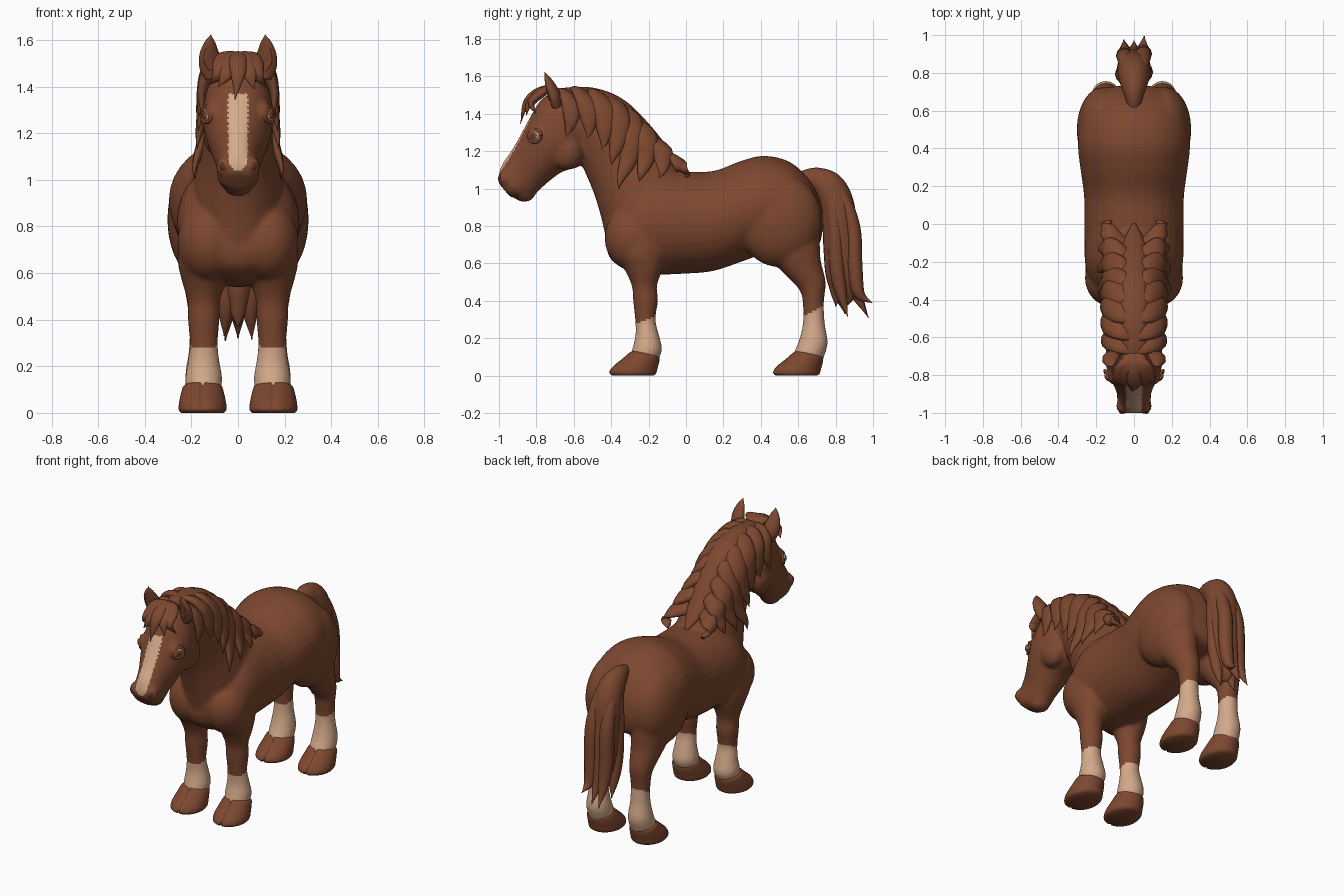
import bpy, bmesh, math
from mathutils import Vector, Matrix


def material(name, rgb):
    m = bpy.data.materials.new(name)
    m.diffuse_color = (*rgb, 1)
    return m


BROWN = material("chestnut brown", (0.205, 0.064, 0.029))
TAN = material("pale tan", (0.66, 0.40, 0.255))
DARK = material("dark brown", (0.10, 0.032, 0.016))


def smooth_rows(rows, sub):
    """Catmull-Rom interpolation of number tuples."""
    out = []
    for i in range(len(rows) - 1):
        a, b, c, d = (rows[max(i - 1, 0)], rows[i], rows[i + 1], rows[min(i + 2, len(rows) - 1)])
        for k in range(sub):
            t = k / sub
            out.append([0.5 * (2 * q + (r - p) * t + (2 * p - 5 * q + 4 * r - s) * t * t
                               + (3 * q - p - 3 * r + s) * t ** 3) for p, q, r, s in zip(a, b, c, d)])
    return out + [list(rows[-1])]


def finish(name, bm, mat=BROWN):
    bmesh.ops.recalc_face_normals(bm, faces=bm.faces[:])
    me = bpy.data.meshes.new(name)
    bm.to_mesh(me)
    bm.free()
    me.materials.append(mat)
    for p in me.polygons:
        p.use_smooth = True
    ob = bpy.data.objects.new(name, me)
    bpy.context.collection.objects.link(ob)
    return ob


def skin(bm, rings):
    vs = [[bm.verts.new(p) for p in r] for r in rings]
    n = len(vs[0])
    for a, b in zip(vs, vs[1:]):
        for i in range(n):
            bm.faces.new((a[i], a[(i + 1) % n], b[(i + 1) % n], b[i]))
    bm.faces.new(vs[0])
    bm.faces.new(vs[-1])


def profile(bm, rows, x=0, n=32, sub=5):
    """Loft ellipses; each row is edge point (y,z), opposite edge point (y,z), half width."""
    rings = []
    for y1, z1, y2, z2, w in smooth_rows(rows, sub):
        c = Vector((x, (y1 + y2) / 2, (z1 + z2) / 2))
        v = Vector((0, (y1 - y2) / 2, (z1 - z2) / 2))
        rings.append([c + v * math.cos(a) + Vector((w * math.sin(a), 0, 0))
                      for a in (2 * math.pi * i / n for i in range(n))])
    skin(bm, rings)


def lock(name, rows, side, flat=0.45, n=12):
    """Tapered hair lock; each row is x, y, z, half width. side = width direction."""
    rows = smooth_rows(rows, 6)
    rings = []
    for i, (x, y, z, w) in enumerate(rows):
        w = max(w, 0.003)
        t = (Vector(rows[min(i + 1, len(rows) - 1)][:3]) - Vector(rows[max(i - 1, 0)][:3])).normalized()
        u = Vector(side)
        u = (u - t * u.dot(t)).normalized()
        v = t.cross(u)
        rings.append([Vector((x, y, z)) + u * w * math.cos(a) + v * w * flat * math.sin(a)
                      for a in (2 * math.pi * k / n for k in range(n))])
    bm = bmesh.new()
    skin(bm, rings)
    return finish(name, bm)


def ball(bm, c, r, rot=Matrix()):
    bmesh.ops.create_uvsphere(bm, u_segments=32, v_segments=20, radius=1,
                              matrix=Matrix.Translation(c) @ rot @ Matrix.Diagonal((*r, 1)))


# ---- body: torso, neck, head and legs, fused into one skin
bm = bmesh.new()
profile(bm, [(-.425, .78, -.425, .68, .08), (-.40, .88, -.40, .62, .16), (-.32, 1.0, -.32, .565, .225),
             (-.2, 1.09, -.2, .54, .26), (0, 1.09, 0, .545, .262), (.15, 1.095, .15, .56, .265),
             (.3, 1.15, .3, .61, .285), (.42, 1.175, .42, .65, .297), (.55, 1.145, .55, .66, .28),
             (.65, 1.06, .65, .67, .245), (.71, .96, .71, .7, .18), (.73, .88, .73, .77, .09)])
profile(bm, [(-.43, .74, .02, .98, .20), (-.455, .85, -.04, 1.11, .19), (-.495, .98, -.17, 1.27, .155),
             (-.55, 1.11, -.31, 1.42, .137), (-.59, 1.2, -.47, 1.51, .125), (-.66, 1.28, -.62, 1.53, .11)])
profile(bm, [(-.59, 1.50, -.52, 1.24, .09), (-.68, 1.52, -.545, 1.14, .132), (-.77, 1.48, -.59, 1.11, .15),
             (-.84, 1.37, -.66, 1.09, .147), (-.888, 1.28, -.73, 1.04, .125), (-.935, 1.2, -.785, .99, .10),
             (-.98, 1.135, -.82, .955, .09), (-1.0, 1.08, -.87, .945, .088), (-1.003, 1.03, -.94, .955, .065)])
ball(bm, (0, -.865, .965), (.058, .055, .036))                      # lower lip
for s in (1, -1):
    ball(bm, (s * .055, -.965, 1.055), (.04, .04, .045))            # nostril flare
    ball(bm, (s * .085, -.64, 1.2), (.065, .09, .1))                # cheek
    ball(bm, (s * .105, -.79, 1.285), (.042, .06, .055))            # brow
    ball(bm, (s * .125, -.285, .735), (.135, .15, .17))             # shoulder
    ball(bm, (s * .165, .50, .83), (.138, .225, .25))               # thigh
    profile(bm, [(-.40, .78, -.08, .80, .10), (-.385, .66, -.10, .66, .112), (-.33, .57, -.125, .57, .095),
                 (-.29, .48, -.155, .48, .07), (-.283, .40, -.15, .40, .068), (-.272, .3, -.163, .3, .06),
                 (-.27, .22, -.145, .22, .068), (-.285, .15, -.128, .14, .08), (-.30, .10, -.15, .08, .07)], s * .147)
    profile(bm, [(.36, .85, .71, .85, .12), (.40, .68, .715, .74, .112), (.51, .56, .72, .62, .092),
                 (.605, .46, .747, .5, .07), (.625, .38, .737, .39, .06), (.625, .28, .742, .28, .06),
                 (.605, .19, .758, .18, .074), (.58, .13, .745, .12, .077), (.57, .10, .73, .08, .07)], s * .15)
body = finish("body", bm)
rm = body.modifiers.new("fuse", 'REMESH')
rm.mode, rm.voxel_size, rm.use_smooth_shade = 'VOXEL', 0.011, True
sm = body.modifiers.new("soften", 'SMOOTH')
sm.factor, sm.iterations = 0.5, 7
fused = bpy.data.meshes.new_from_object(body.evaluated_get(bpy.context.evaluated_depsgraph_get()))
body.modifiers.clear()
body.data = fused
fused.materials.clear()
for m in (BROWN, TAN):
    fused.materials.append(m)
for p in fused.polygons:
    x, y, z = p.center
    sock = z < (.30 + .4 * (y + .21) if y < .2 else .345 + .5 * (y - .68))
    blaze = y < -.8 and 1.04 < z < 1.37 and p.normal.y < -.2 and abs(x) < min(.043, (z - 1.025) * .9)
    p.material_index = int(sock or blaze)
    p.use_smooth = True

# ---- hooves with a cleft at the toe
for end, dy in (("front", 0), ("hind", .875)):
    for s, label in ((1, "left"), (-1, "right")):
        bm = bmesh.new()
        x = s * .152
        profile(bm, [(-.395 + dy, 0, -.175 + dy, 0, .092), (-.41 + dy, .015, -.16 + dy, .012, .102),
                     (-.395 + dy, .045, -.152 + dy, .04, .101), (-.335 + dy, .095, -.143 + dy, .075, .092),
                     (-.295 + dy, .128, -.143 + dy, .1, .082), (-.27 + dy, .135, -.165 + dy, .105, .06)], x, n=48)
        for v in bm.verts:
            if abs(v.co.x - x) < .009 and v.co.y < -.25 + dy:
                v.co.y += .022
        finish(f"{end}_hoof_{label}", bm)

for s, label in ((1, "left"), (-1, "right")):
    # ---- ears: outer shell plus darker hollow
    lock(f"ear_{label}", [(s * .105, -.69, 1.44, .04), (s * .118, -.70, 1.49, .05), (s * .124, -.72, 1.54, .044),
                          (s * .121, -.742, 1.59, .024), (s * .117, -.755, 1.622, 0)], (1, -.35 * s, 0), .6)
    lock(f"ear_hollow_{label}", [(s * .112, -.727, 1.47, .012), (s * .121, -.733, 1.51, .026),
                                 (s * .123, -.744, 1.55, .021), (s * .12, -.754, 1.59, .004)], (1, -.35 * s, 0), .2)
    # ---- eyes: pale ball, dark iris by direction, lid ring
    out = Vector((.82 * s, -.56, .1)).normalized()
    bm = bmesh.new()
    c = Vector((s * .121, -.80, 1.28))
    ball(bm, c, (.036, .036, .032))
    eye = finish(f"eye_{label}", bm, TAN)
    eye.data.materials.append(BROWN)
    eye.data.materials.append(DARK)
    for p in eye.data.polygons:
        d = (p.center - c).normalized().dot(out)
        p.material_index = 2 if d > .95 else 1 if d > .76 else 0
    rows = [(c + out * .014 + out.to_track_quat('Z', 'Y').to_matrix() @
             Vector((.038 * math.cos(a), .033 * math.sin(a), 0))) for a in
            (2 * math.pi * i / 16 for i in range(17))]
    lock(f"eyelid_{label}", [(*r, .009) for r in rows], out, 1, 8)
    # ---- nostrils
    bm = bmesh.new()
    ball(bm, (s * .064, -.993, 1.055), (.014, .012, .02), Matrix.Rotation(s * .5, 4, 'Y'))
    finish(f"nostril_{label}", bm, DARK)

# ---- mane: crest roll and hanging locks on both sides
lock("mane_crest", [(0, -.74, 1.49, .04), (0, -.65, 1.50, .07), (0, -.5, 1.495, .08), (0, -.36, 1.44, .08),
                    (0, -.23, 1.32, .075), (0, -.1, 1.17, .06), (0, .0, 1.085, .01)], (1, 0, 0), .55)
# root y, root z, tip x, tip y, tip z, half width
LOCKS = [(-.66, 1.525, .16, -.64, 1.28, .05), (-.58, 1.53, .168, -.53, 1.27, .058),
         (-.49, 1.515, .17, -.45, 1.21, .06), (-.40, 1.475, .175, -.40, 1.13, .06),
         (-.32, 1.42, .19, -.36, 1.00, .06), (-.25, 1.35, .19, -.25, 1.04, .058),
         (-.18, 1.27, .185, -.14, 1.06, .055), (-.12, 1.19, .13, -.005, 1.06, .045)]
for i, (y, z, tx, ty, tz, w) in enumerate(LOCKS):
    for s, label in ((1, "left"), (-1, "right")):
        h = z - tz
        lock(f"mane_lock_{i}_{label}",
             [(s * -.01, y - .01, z - .025, w * .6), (s * .065, y + .015, z - .02, w * 1.0),
              (s * .128, y * .75 + ty * .25 + .04, z - h * .30, w * 1.1),
              (s * .155, y * .45 + ty * .55 + .035, z - h * .62, w * .8),
              (s * (tx - .005), ty + .012, tz + h * .14, w * .38), (s * tx, ty, tz, 0)],
             (0, .8, -.45), .5)

# ---- forelock: root x, middle x, tip x, tip y, tip z
for i, (rx, mx, tx, ty, tz) in enumerate([(0, .0, -.012, -.885, 1.345), (.02, .05, .07, -.855, 1.39),
                                          (-.02, -.05, -.085, -.85, 1.40), (.03, .08, .115, -.80, 1.40),
                                          (-.03, -.08, -.12, -.80, 1.41)]):
    dy = .35 * abs(mx)
    lock(f"forelock_{i}", [(rx, -.67, 1.50, .03), (rx, -.73, 1.53, .04), (mx * .8, -.80 + dy, 1.51, .042),
                           (mx, -.855 + dy, 1.455, .032), (tx, ty, tz, 0)], (1, 0, 0), .55)

# ---- tail: main mass and strands with split tips
bm = bmesh.new()
profile(bm, [(.59, 1.085, .64, 1.0, .03), (.70, 1.112, .68, .98, .055), (.82, 1.07, .715, .9, .08),
             (.895, .94, .73, .8, .09), (.92, .72, .735, .68, .088), (.925, .54, .75, .52, .07),
             (.91, .43, .80, .40, .03), (.87, .38, .85, .37, .004)], n=24)
finish("tail", bm)
STRANDS = [(0, .88, .97, .32), (.045, .895, .995, .39), (-.045, .885, .975, .31),
           (.05, .80, .865, .315), (-.05, .79, .85, .33), (.0, .775, .80, .37)]
for i, (x, y, ty, tz) in enumerate(STRANDS):
    k = y - .9
    lock(f"tail_strand_{i}", [(x * .5, .71 + k * .3, 1.065, .02), (x * .8, .82 + k * .6, .99, .035),
                              (x * 1.05, y - .005, .80, .045), (x * 1.1, y + .008, .58, .045),
                              (x * 1.05, y + .03, .44, .034), (x * 1.2, ty, tz, 0)], (1, 0, 0), .9)
